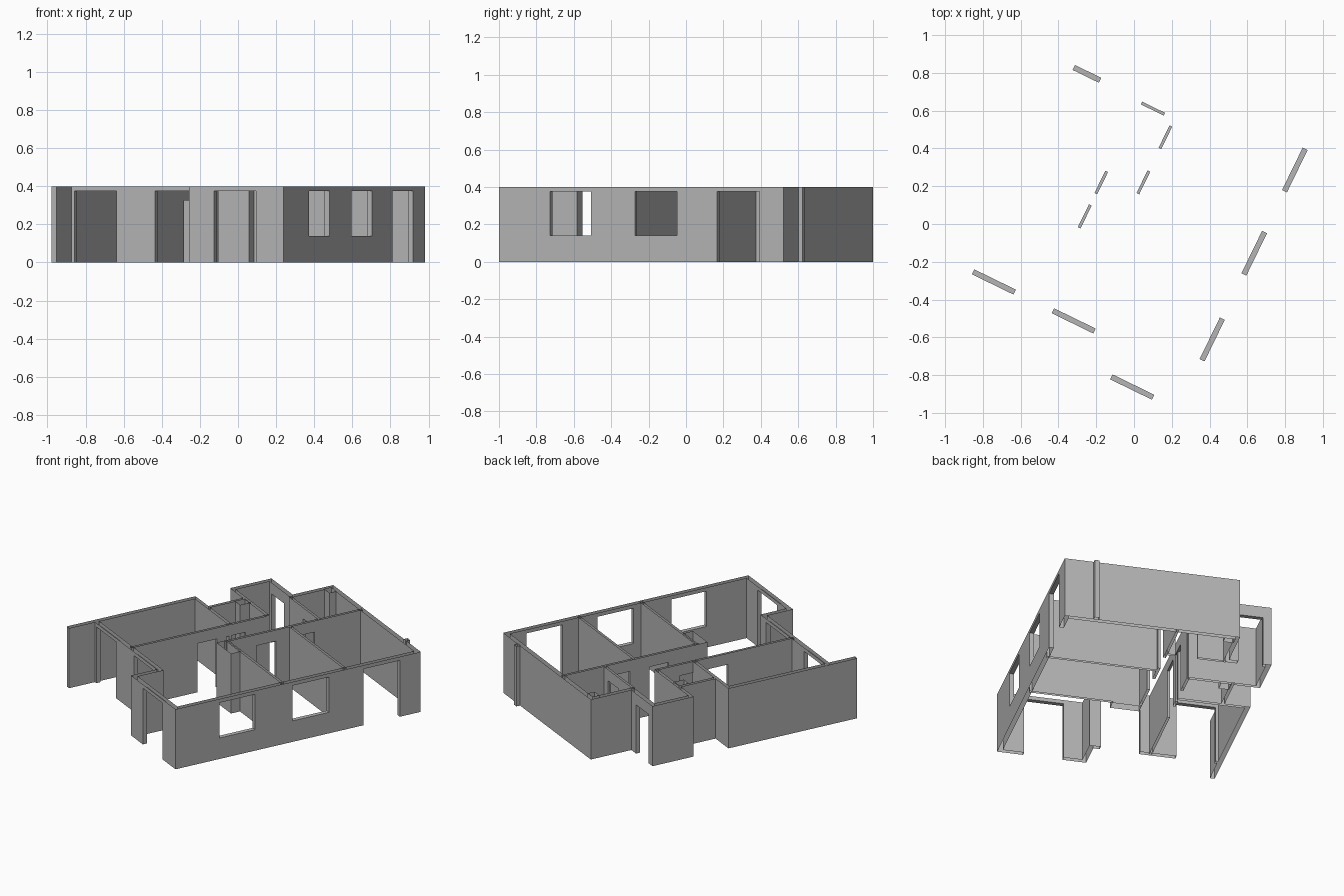
import bpy
import bmesh
import math
from mathutils import Matrix

cube = bpy.data.objects.get("Cube")
if cube:
    bpy.data.objects.remove(cube, do_unlink=True)

HEIGHT = 0.4
HEAD, DOOR_HEAD, SILL = 0.375, 0.325, 0.14
THICK, THIN = 0.029, 0.016
TURN = Matrix.Rotation(math.radians(-26), 4, "Z")

plaster = bpy.data.materials.new("plaster_grey")
plaster.use_nodes = True
GREY = (0.46, 0.46, 0.46, 1)
plaster.diffuse_color = GREY
plaster.node_tree.nodes["Principled BSDF"].inputs["Base Color"].default_value = GREY


def across(v, u0, u1, t=THICK, z0=0, z1=HEIGHT):
    """Box running along u, centred on v."""
    return ((u0, u1), (v - t / 2, v + t / 2), (z0, z1))


def along(u, v0, v1, t=THICK, z0=0, z1=HEIGHT):
    """Box running along v, centred on u."""
    return ((u - t / 2, u + t / 2), (v0, v1), (z0, z1))


def build(name, walls, openings=()):
    """Join boxes, cut openings, and keep the skin open at top and bottom."""
    boxes = walls + list(openings)
    cuts = [sorted({round(e, 4) for b in boxes for e in b[a]}) for a in range(3)]
    cells = [range(len(c) - 1) for c in cuts]

    def inside(box, p):
        return all(lo < q < hi for (lo, hi), q in zip(box, p))

    solid = set()
    for i in cells[0]:
        for j in cells[1]:
            for k in cells[2]:
                p = [(c[n] + c[n + 1]) / 2 for c, n in zip(cuts, (i, j, k))]
                if any(inside(w, p) for w in walls) and not any(inside(o, p) for o in openings):
                    solid.add((i, j, k))

    bm = bmesh.new()
    for cell in solid:
        for axis in range(3):
            for side in (0, 1):
                near = list(cell)
                near[axis] += 2 * side - 1
                level = cuts[axis][cell[axis] + side]
                rim = axis == 2 and not 0.01 < level < HEIGHT - 0.01
                if tuple(near) in solid or rim:
                    continue
                b, c = (axis + 1) % 3, (axis + 2) % 3
                ring = [(0, 0), (1, 0), (1, 1), (0, 1)]
                verts = []
                for db, dc in (ring if side else ring[::-1]):
                    p = [0, 0, 0]
                    p[axis] = level
                    p[b] = cuts[b][cell[b] + db]
                    p[c] = cuts[c][cell[c] + dc]
                    verts.append(bm.verts.new(p))
                bm.faces.new(verts)
    bmesh.ops.remove_doubles(bm, verts=bm.verts, dist=0.0001)
    bmesh.ops.dissolve_limit(bm, angle_limit=0.02, verts=bm.verts, edges=bm.edges)
    bm.transform(TURN)
    mesh = bpy.data.meshes.new(name)
    bm.to_mesh(mesh)
    bm.free()
    mesh.materials.append(plaster)
    obj = bpy.data.objects.new(name, mesh)
    bpy.context.collection.objects.link(obj)
    return obj


# Lines of the outer shell
RIGHT, LEFT, END, FRONT = 0.64, -0.686, 0.885, -0.78
TERRACE, ENTRY, STEP, BAY = -0.601, 0.605, -0.422, 0.115
EDGE = THICK / 2
CUT = 0.06

outer = [
    along(RIGHT, FRONT - EDGE, END + EDGE),
    across(END, STEP - EDGE, RIGHT),
    along(STEP, ENTRY, END),
    across(ENTRY, LEFT - EDGE, STEP + EDGE),
    along(LEFT, 0.335, ENTRY),
    across(0.345, LEFT - EDGE, -0.25, 0.02),
    along(-0.53, 0.08, 0.345, 0.02),
    across(0.085, LEFT, -0.25, 0.02),
    along(LEFT, FRONT - EDGE, 0.095),
    across(TERRACE, LEFT, BAY + EDGE),
    along(BAY, FRONT, TERRACE),
    across(FRONT, BAY - EDGE, RIGHT),
]
outer_openings = [
    across(TERRACE, -0.655, -0.41, CUT, -1, HEAD),
    across(TERRACE, -0.185, 0.06, CUT, -1, HEAD),
    across(FRONT, 0.247, 0.493, CUT, -1, HEAD),
    along(RIGHT, -0.49, -0.245, CUT, SILL, HEAD),
    along(RIGHT, 0.015, 0.265, CUT, SILL, HEAD),
    along(RIGHT, 0.505, 0.755, CUT, -1, HEAD),
    across(ENTRY, -0.65, -0.495, CUT, -1, DOOR_HEAD),
]
build("outer_walls", outer, outer_openings)

# Room partitions with their doorways
HALL, ROOMS, BATH = -0.252, -0.052, 0.593
partitions = [
    along(HALL, TERRACE, 0.35, THIN),
    along(ROOMS, -0.06, END, THIN),
    across(BATH, STEP, ROOMS, THIN),
    across(-0.045, ROOMS, RIGHT, THIN),
    across(0.387, ROOMS, RIGHT, THIN),
]
doorways = [
    along(HALL, -0.145, -0.01, CUT, -1, DOOR_HEAD),
    along(HALL, 0.056, 0.187, CUT, -1, DOOR_HEAD),
    along(ROOMS, 0.153, 0.287, CUT, -1, DOOR_HEAD),
    along(ROOMS, 0.42, 0.552, CUT, -1, DOOR_HEAD),
    across(BATH, -0.245, -0.11, CUT, -1, DOOR_HEAD),
]
build("partitions", partitions, doorways)

# Service shafts and the pilaster on the end wall
build("living_room_shaft", [across(-0.08, -0.06, 0.12, 0.07)])
build("bathroom_shaft", [across(0.305, -0.525, -0.46, 0.07)])
build("corner_shaft", [across(0.85, -0.415, -0.35, 0.05)])
build("end_pilaster", [across(0.91, 0.445, 0.475, 0.03)])
